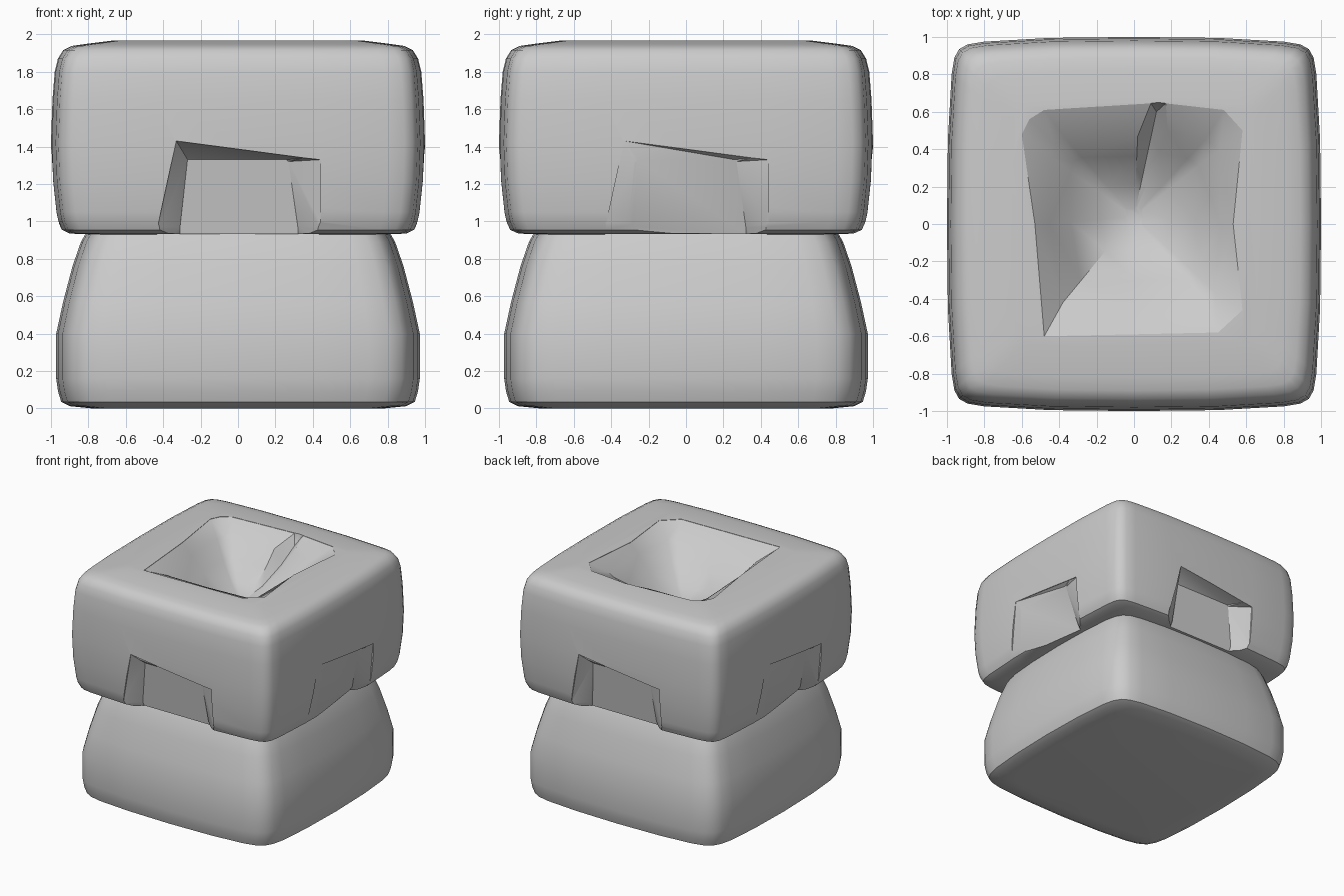
import bpy, bmesh
from math import radians, pi
from mathutils import Matrix

if "Cube" in bpy.data.objects:
    bpy.data.objects.remove(bpy.data.objects["Cube"])


def loft(name, rings, turn=0.0):
    """Closed solid through rings that all have the same number of points."""
    bm = bmesh.new()
    rows = [[bm.verts.new(p) for p in ring] for ring in rings]
    for a, b in zip(rows, rows[1:]):
        n = len(a)
        for i in range(n):
            j = (i + 1) % n
            bm.faces.new((a[i], a[j], b[j], b[i]))
    bm.faces.new(rows[0][::-1])
    bm.faces.new(rows[-1])
    bmesh.ops.triangulate(bm, faces=[f for f in bm.faces if len(f.verts) == 4
                                     and name.endswith("cutter")])
    bmesh.ops.recalc_face_normals(bm, faces=bm.faces)
    bm.transform(Matrix.Rotation(turn, 4, 'Z'))
    me = bpy.data.meshes.new(name)
    bm.to_mesh(me)
    bm.free()
    ob = bpy.data.objects.new(name, me)
    bpy.context.collection.objects.link(ob)
    return ob


def pillow(side, profile):
    """Bulging square rings: side = half of one side, profile = (scale, z)."""
    half = side + [(y, x) for x, y in side[-2:0:-1]]
    outline = []
    for k in range(4):
        for x, y in half:
            for _ in range(k):
                x, y = -y, x
            outline.append((x, y))
        x, y = 0, 0
    # drop the quarter-turn start duplicates, keep a full loop
    return [[(x * s, y * s, z) for x, y in outline] for s, z in profile]


def activate(ob):
    bpy.ops.object.select_all(action='DESELECT')
    ob.select_set(True)
    bpy.context.view_layer.objects.active = ob


def cut(ob, cutter):
    mod = ob.modifiers.new("cut", 'BOOLEAN')
    mod.operation = 'DIFFERENCE'
    mod.solver = 'EXACT'
    mod.object = cutter
    activate(ob)
    bpy.ops.object.modifier_apply(modifier=mod.name)
    bpy.data.objects.remove(cutter)


# Lower block, narrowing towards the top
lower = loft("lower_block", pillow(
    [(1, 0), (0.99, 0.42), (0.965, 0.72), (0.94, 0.83), (0.9, 0.9)],
    [(0.78, 0), (0.90, 0.012), (0.945, 0.035), (0.962, 0.09), (0.972, 0.16),
     (0.972, 0.4), (0.935, 0.57), (0.885, 0.76), (0.84, 0.89), (0.80, 0.96)]))

# Upper block
upper = loft("upper_block", pillow(
    [(1, 0), (0.995, 0.45), (0.975, 0.8), (0.96, 0.89), (0.935, 0.935)],
    [(0.78, 0.93), (0.90, 0.935), (0.945, 0.955), (0.965, 1.0), (0.975, 1.05),
     (0.993, 1.22), (1, 1.42), (0.992, 1.65), (0.98, 1.8), (0.963, 1.87),
     (0.935, 1.915), (0.89, 1.938), (0.82, 1.948), (0.66, 1.968)]))

# Bowl sunk in the top, with a small crack at the back
rim = [(-0.48, -0.6), (0.0, -0.59), (0.45, -0.58), (0.58, -0.46), (0.53, 0.0),
       (0.58, 0.5), (0.48, 0.61), (0.17, 0.645), (0.13, 0.65), (0.09, 0.645),
       (-0.48, 0.61), (-0.56, 0.56), (-0.6, 0.48), (-0.53, 0.0)]
inner = [(-0.38, -0.42), (0.0, -0.42), (0.36, -0.4), (0.43, -0.36), (0.46, 0.0),
         (0.46, 0.40), (0.38, 0.45), (0.18, 0.5), (0.12, 0.6), (0.02, 0.47),
         (-0.37, 0.46), (-0.43, 0.43), (-0.45, 0.36), (-0.45, 0.0)]


def inward(f):
    return [(x * f, 0.04 + (y - 0.04) * f) for x, y in inner]


cut(upper, loft("bowl_cutter", [[(x, y, z) for x, y in pts] for pts, z in (
    (rim, 2.2), (rim, 1.965), (inner, 1.88), (inward(0.75), 1.76),
    (inward(0.4), 1.64), (inward(0.1), 1.59))]))

# Sloping notches: deep at front and back, fading on the sides
outer = [(-0.44, 0.8), (-0.43, 0.97), (-0.33, 1.43), (0.35, 1.34),
         (0.44, 1.33), (0.44, 0.97), (0.44, 0.8)]
panel = [(-0.31, 0.8), (-0.31, 0.97), (-0.27, 1.33), (0.26, 1.33),
         (0.27, 1.32), (0.32, 0.97), (0.32, 0.8)]
deep = [0.75, 0.86, 0.885, 0.885, 0.885, 0.86, 0.75]
faded = [0.97, 0.97, 1.0, 0.96, 0.96, 0.87, 0.76]
for k in range(4):
    depth = faded if k % 2 else deep
    mouth = [0.9, 0.955, 0.995, 0.99, 0.985, 0.955, 0.9]
    cut(upper, loft("notch_cutter", [
        [(x, -1.2, z) for x, z in outer],
        [(x, -m, z) for (x, z), m in zip(outer, mouth)],
        [(x, -min(d, m), z) for (x, z), d, m in zip(panel, depth, mouth)]],
        k * pi / 2))

# Soft shading with crisp cut edges
for ob in (lower, upper):
    activate(ob)
    bpy.ops.object.shade_smooth_by_angle(angle=radians(35))
